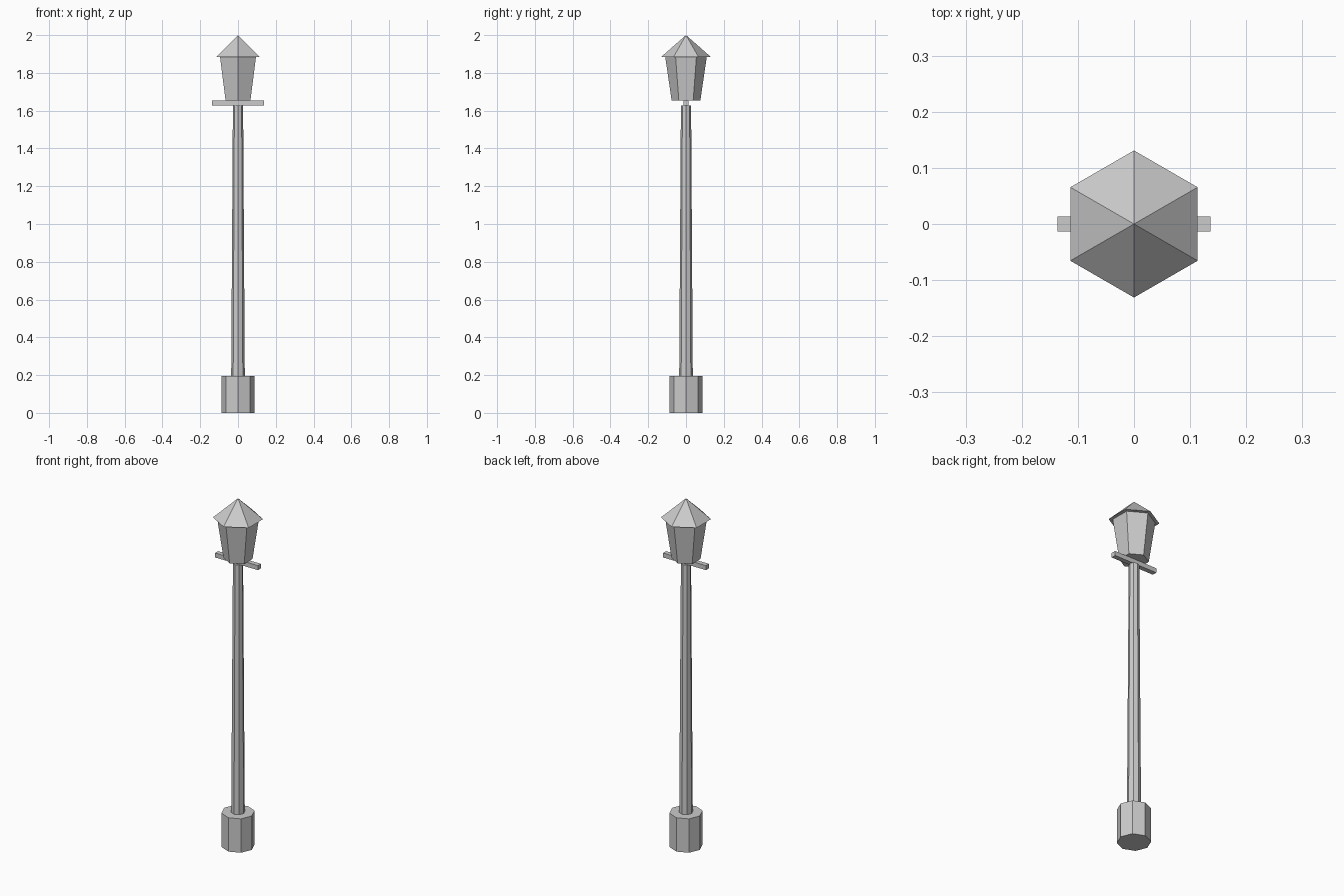
import bpy
from math import radians

cube = bpy.data.objects.get("Cube")
if cube:
    bpy.data.objects.remove(cube, do_unlink=True)

# One plain grey for the whole lamp
grey = bpy.data.materials.new("light_grey")
grey.use_nodes = True
color = (0.6, 0.6, 0.6, 1)
grey.diffuse_color = color
grey.node_tree.nodes["Principled BSDF"].inputs["Base Color"].default_value = color


def finish(name):
    obj = bpy.context.object
    obj.name = obj.data.name = name
    obj.data.materials.append(grey)
    bpy.ops.object.transform_apply(location=False, rotation=True, scale=True)
    return obj


def tapered(name, sides, r_low, r_high, z_low, z_high):
    """Flat-sided tapered column with a corner on the y axis."""
    bpy.ops.mesh.primitive_cone_add(
        vertices=sides, radius1=r_low, radius2=r_high,
        depth=z_high - z_low, location=(0, 0, (z_low + z_high) / 2))
    return finish(name)


# Octagonal foot and slim post
tapered("base", 8, 0.088, 0.088, 0, 0.195)
tapered("post", 8, 0.036, 0.027, 0.195, 1.628)

# Ladder rest across the top of the post
bpy.ops.mesh.primitive_cube_add(size=1, location=(0, 0, 1.641))
bpy.context.object.scale = (0.273, 0.027, 0.026)
finish("crossbar")

# Hexagonal lantern, wider at the top, with a pointed roof
tapered("lantern", 6, 0.076, 0.110, 1.654, 1.885)
tapered("roof", 6, 0.131, 0, 1.885, 2.0)
